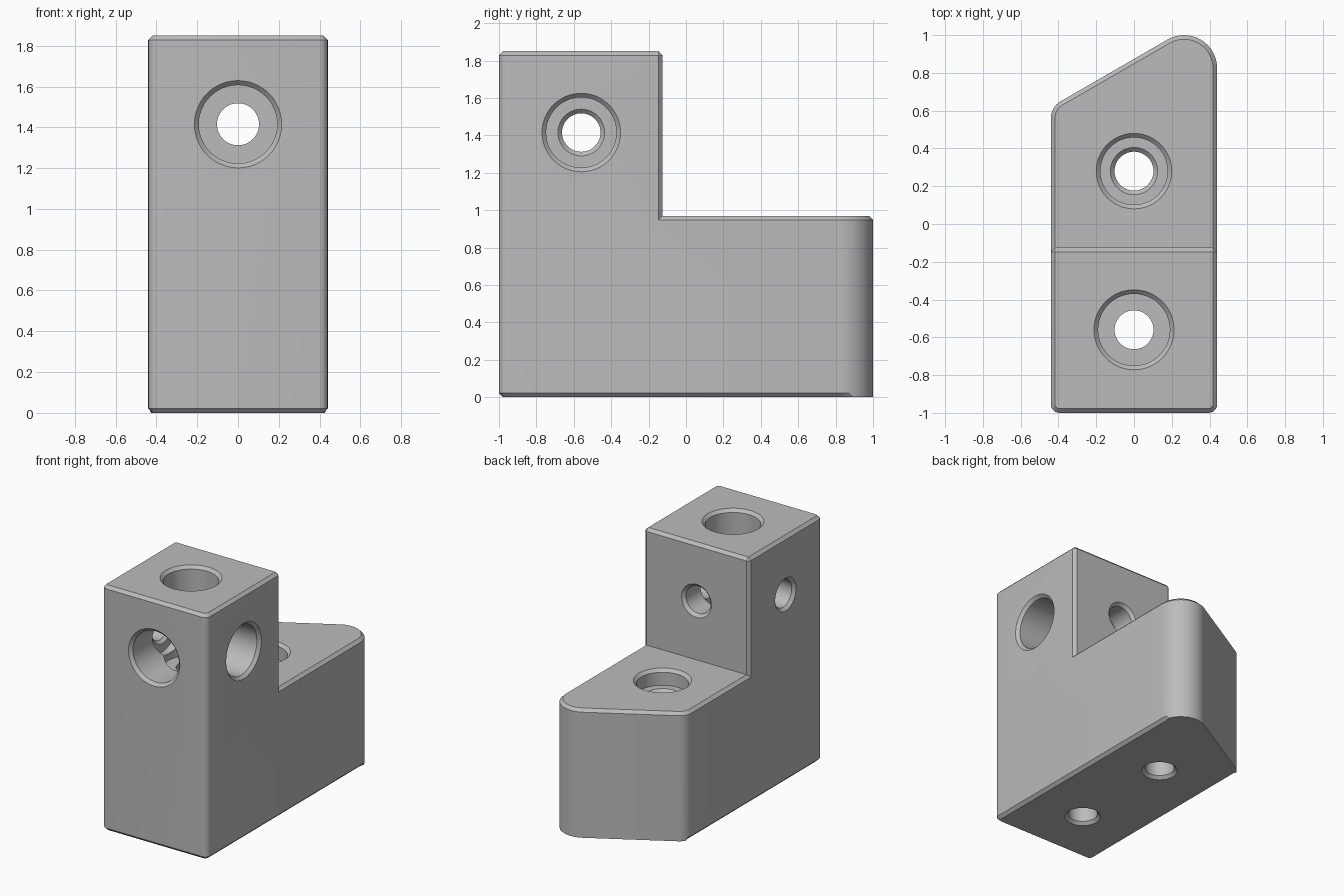
import bpy, bmesh, math
from mathutils import Vector, Matrix

if "Cube" in bpy.data.objects:
    bpy.data.objects.remove(bpy.data.objects["Cube"], do_unlink=True)

W, STEP_Y, STEP_Z, TOP_Z, CH = 0.44, -0.125, 0.97, 1.85, 0.022
BORE_Z, BORE_Y = 1.415, -0.56

gray = bpy.data.materials.new("plain gray")
gray.use_nodes = True
color = (0.5, 0.5, 0.5, 1)
gray.diffuse_color = color
gray.node_tree.nodes["Principled BSDF"].inputs["Base Color"].default_value = color


def arc(cx, cy, r, start, end, n):
    """Points on an arc, angles in degrees."""
    angles = [math.radians(start + (end - start) * i / n) for i in range(n + 1)]
    return [(cx + r * math.cos(a), cy + r * math.sin(a)) for a in angles]


# Plan outline: square front, slanted back with a rounded tip
f, tip, side = 0.045, 0.175, 0.1
outline = arc(-W + f, -1 + f, f, 180, 270, 6)
outline += arc(W - f, -1 + f, f, 270, 360, 6)
outline.append((W, STEP_Y))
outline += arc(W - tip, 1 - tip, tip, 0, 120, 16)
outline += arc(-W + side, 0.562, side, 120, 180, 8)
outline.append((-W, STEP_Y))

# Body: low block, then the front part of its top raised into the tower
bm = bmesh.new()
base = bm.faces.new([bm.verts.new((x, y, 0)) for x, y in outline])


def raise_face(face, height):
    out = bmesh.ops.extrude_face_region(bm, geom=[face])["geom"]
    verts = [g for g in out if isinstance(g, bmesh.types.BMVert)]
    bmesh.ops.translate(bm, verts=verts, vec=(0, 0, height))
    return verts


top = raise_face(base, STEP_Z)
split = [v for v in top if abs(v.co.y - STEP_Y) < 1e-4]
bmesh.ops.connect_verts(bm, verts=split)
front = min((fc for fc in bm.faces if all(v.co.z > 0.9 for v in fc.verts)),
            key=lambda fc: fc.calc_center_median().y)
raise_face(front, TOP_Z - STEP_Z)

# Remove leftovers from extruding, then merge the flat walls
inner = [fc for fc in bm.faces if all(abs(v.co.z - STEP_Z) < 1e-4 for v in fc.verts)
         and fc.calc_center_median().y < STEP_Y]
if inner:
    bmesh.ops.delete(bm, geom=inner, context="FACES_ONLY")
if not any(all(v.co.z < 1e-4 for v in fc.verts) for fc in bm.faces):
    bm.faces.new([v for v in bm.verts if v.co.z < 1e-4])
bmesh.ops.recalc_face_normals(bm, faces=bm.faces[:])
bmesh.ops.dissolve_limit(bm, angle_limit=0.01, verts=bm.verts[:], edges=bm.edges[:])


def chamfered(e):
    a, b = (v.co for v in e.verts)
    mid = (a + b) / 2
    if abs(a.z - b.z) > 0.1:                       # rear uprights of the tower
        return abs(mid.y - STEP_Y) < 1e-3
    if mid.z > TOP_Z - 0.01:
        return True
    if mid.z > 0.1:                                # rim of the low step
        return mid.y > STEP_Y + 0.01
    return mid.y < (0.86 if mid.x > 0 else 0.6)    # foot, except the slanted back


bmesh.ops.bevel(bm, geom=[e for e in bm.edges if chamfered(e)], offset=CH,
                segments=1, profile=0.5, affect="EDGES")
bmesh.ops.recalc_face_normals(bm, faces=bm.faces[:])
mesh = bpy.data.meshes.new("mounting_block")
bm.to_mesh(mesh)
bm.free()
mesh.materials.append(gray)
block = bpy.data.objects.new("mounting_block", mesh)
bpy.context.collection.objects.link(block)


def lathe_cutter(name, origin, direction, profile, sides=48):
    """Solid of (radius, depth) rings running from origin along direction."""
    turn = Vector((0, 0, 1)).rotation_difference(Vector(direction)).to_matrix().to_4x4()
    place = Matrix.Translation(origin) @ turn
    cut = bmesh.new()
    rings = []
    for r, d in profile:
        rings.append([cut.verts.new(place @ Vector((x, y, d)))
                      for x, y in arc(0, 0, r, 0, 360, sides)[:-1]])
    for lo, hi in zip(rings, rings[1:]):
        for i in range(sides):
            j = (i + 1) % sides
            cut.faces.new((lo[i], lo[j], hi[j], hi[i]))
    cut.faces.new(rings[0])
    cut.faces.new(rings[-1])
    bmesh.ops.recalc_face_normals(cut, faces=cut.faces[:])
    me = bpy.data.meshes.new(name)
    cut.to_mesh(me)
    cut.free()
    me.materials.append(gray)
    ob = bpy.data.objects.new(name, me)
    ob.hide_render = True
    bpy.context.collection.objects.link(ob)
    return ob


def screw_hole(name, origin, direction, big, depth, length, ring=False, hole=0.103):
    """Chamfered counterbore with a smaller through hole, chamfered at the exit."""
    e = 0.02
    profile = [(big + CH + e, -e), (big, CH), (big, depth)]
    profile += [(hole + CH, depth), (hole, depth + CH)] if ring else [(hole, depth)]
    profile += [(hole, length - CH), (hole + CH + e, length + e)]
    return lathe_cutter(name, origin, direction, profile)


cutters = [
    screw_hole("top_bore", (0, BORE_Y, TOP_Z), (0, 0, -1), 0.190, 0.675, TOP_Z),
    screw_hole("front_bore", (0, -1, BORE_Z), (0, 1, 0), 0.192, 0.68, 1 + STEP_Y),
    screw_hole("side_bore", (W, BORE_Y, BORE_Z), (-1, 0, 0), 0.188, 0.68, 2 * W, True),
    screw_hole("step_bore", (0, 0.28, STEP_Z), (0, 0, -1), 0.178, 0.12, STEP_Z, True),
]

# Cut the holes
bpy.context.view_layer.objects.active = block
block.select_set(True)
for c in cutters:
    mod = block.modifiers.new(c.name, "BOOLEAN")
    mod.operation, mod.solver, mod.object = "DIFFERENCE", "EXACT", c
    bpy.ops.object.modifier_apply(modifier=mod.name)
for c in cutters:
    bpy.data.objects.remove(c, do_unlink=True)

bpy.ops.object.select_all(action="DESELECT")
block.select_set(True)
bpy.ops.object.shade_smooth_by_angle(angle=math.radians(30))
